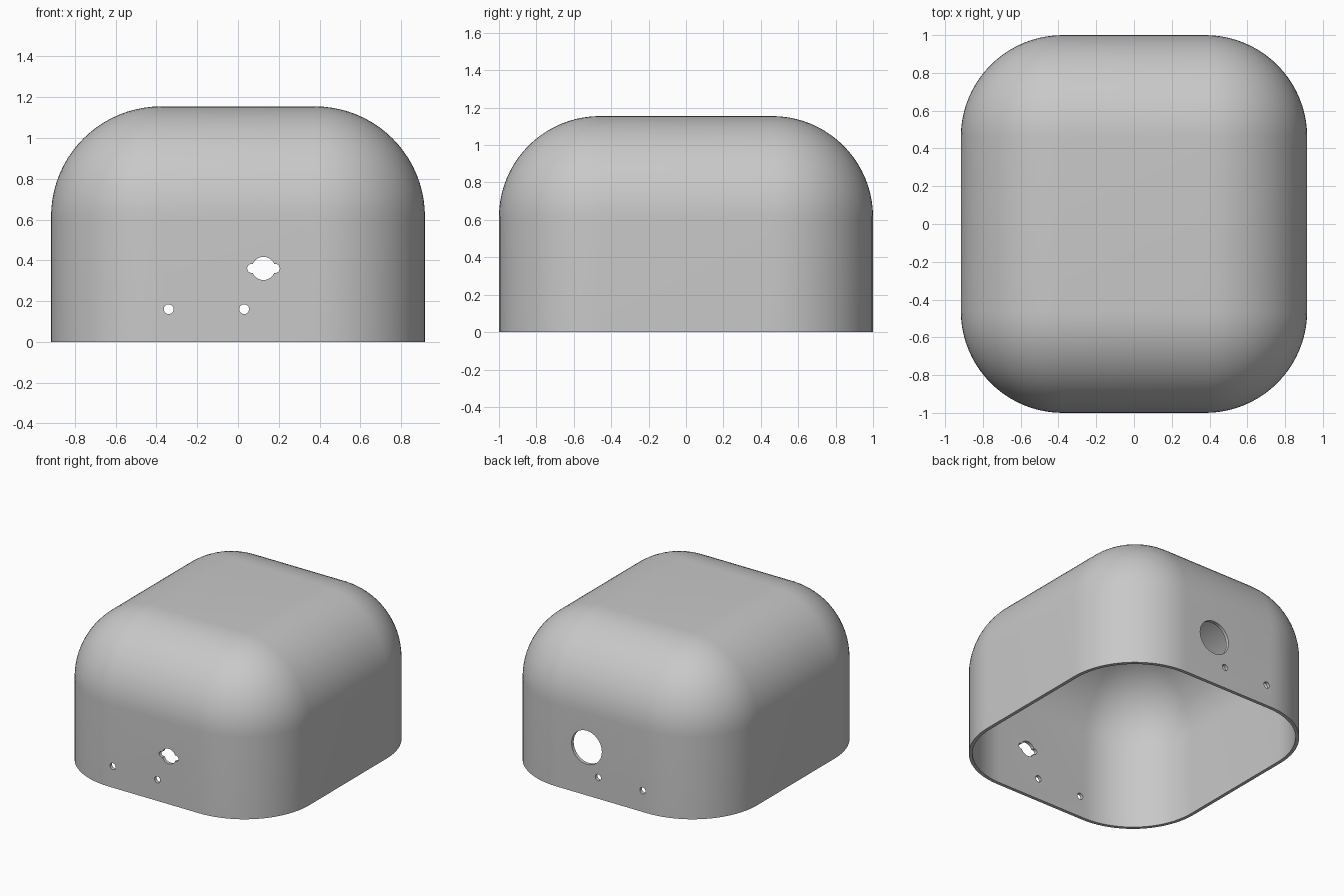
import bpy, bmesh
from math import pi, radians
from mathutils import Matrix

old = bpy.data.objects.get("Cube")
if old:
    bpy.data.objects.remove(old, do_unlink=True)

WIDTH, DEPTH, HEIGHT = 1.834, 2.0, 1.155
RADIUS, WALL = 0.54, 0.025

grey = bpy.data.materials.new("plain grey")
grey.use_nodes = True
colour = (0.58, 0.58, 0.58, 1)
grey.diffuse_color = colour
grey.node_tree.nodes["Principled BSDF"].inputs["Base Color"].default_value = colour


def add_object(name, bm):
    mesh = bpy.data.meshes.new(name)
    bm.normal_update()
    bm.to_mesh(mesh)
    bm.free()
    obj = bpy.data.objects.new(name, mesh)
    bpy.context.collection.objects.link(obj)
    mesh.materials.append(grey)
    return obj


def drill(name, x, z, radius, y, length):
    """Round cutter lying along y."""
    bm = bmesh.new()
    bmesh.ops.create_cone(bm, cap_ends=True, segments=32, radius1=radius, radius2=radius,
                          depth=length,
                          matrix=Matrix.Translation((x, y, z)) @ Matrix.Rotation(pi / 2, 4, 'X'))
    obj = add_object(name, bm)
    obj.hide_render = True
    return obj


# Rounded cover: box open underneath, all other edges rounded
bm = bmesh.new()
bmesh.ops.create_cube(bm, size=1, matrix=Matrix.Translation((0, 0, HEIGHT / 2))
                      @ Matrix.Diagonal((WIDTH, DEPTH, HEIGHT, 1)))
bmesh.ops.delete(bm, geom=[f for f in bm.faces if f.normal.z < -0.5], context='FACES_ONLY')
edges = [e for e in bm.edges if not e.is_boundary]
bmesh.ops.bevel(bm, geom=edges, offset=RADIUS, offset_type='OFFSET', segments=20,
                profile=0.5, affect='EDGES', clamp_overlap=False)
bmesh.ops.remove_doubles(bm, verts=bm.verts, dist=1e-5)
bmesh.ops.recalc_face_normals(bm, faces=bm.faces)
if max(bm.faces, key=lambda f: f.calc_center_median().z).normal.z < 0:
    bmesh.ops.reverse_faces(bm, faces=bm.faces)
cover = add_object("cover_shell", bm)

# Wall thickness
solid = cover.modifiers.new("wall", 'SOLIDIFY')
solid.thickness, solid.offset, solid.use_even_offset = WALL, -1, True

# Screw holes through both walls, keyed port in front, round port behind
PORT_X, PORT_Z = 0.125, 0.36
cutters = [drill("screw_hole_cutter", x, 0.16, 0.024, 0, 3) for x in (-0.34, 0.03)]
cutters.append(drill("front_port_cutter", PORT_X, PORT_Z, 0.057, -1, 0.3))
cutters += [drill("port_key_cutter", PORT_X + s * 0.058, PORT_Z, 0.022, -1, 0.32) for s in (-1, 1)]
cutters.append(drill("back_port_cutter", PORT_X, PORT_Z, 0.126, 1, 0.3))
for cutter in cutters:
    cut = cover.modifiers.new("hole", 'BOOLEAN')
    cut.operation, cut.solver, cut.object = 'DIFFERENCE', 'EXACT', cutter

bpy.ops.object.select_all(action='DESELECT')
cover.select_set(True)
bpy.context.view_layer.objects.active = cover
for name in [m.name for m in cover.modifiers]:
    bpy.ops.object.modifier_apply(modifier=name)
for cutter in cutters:
    bpy.data.objects.remove(cutter, do_unlink=True)
bpy.ops.object.shade_smooth_by_angle(angle=radians(30))
